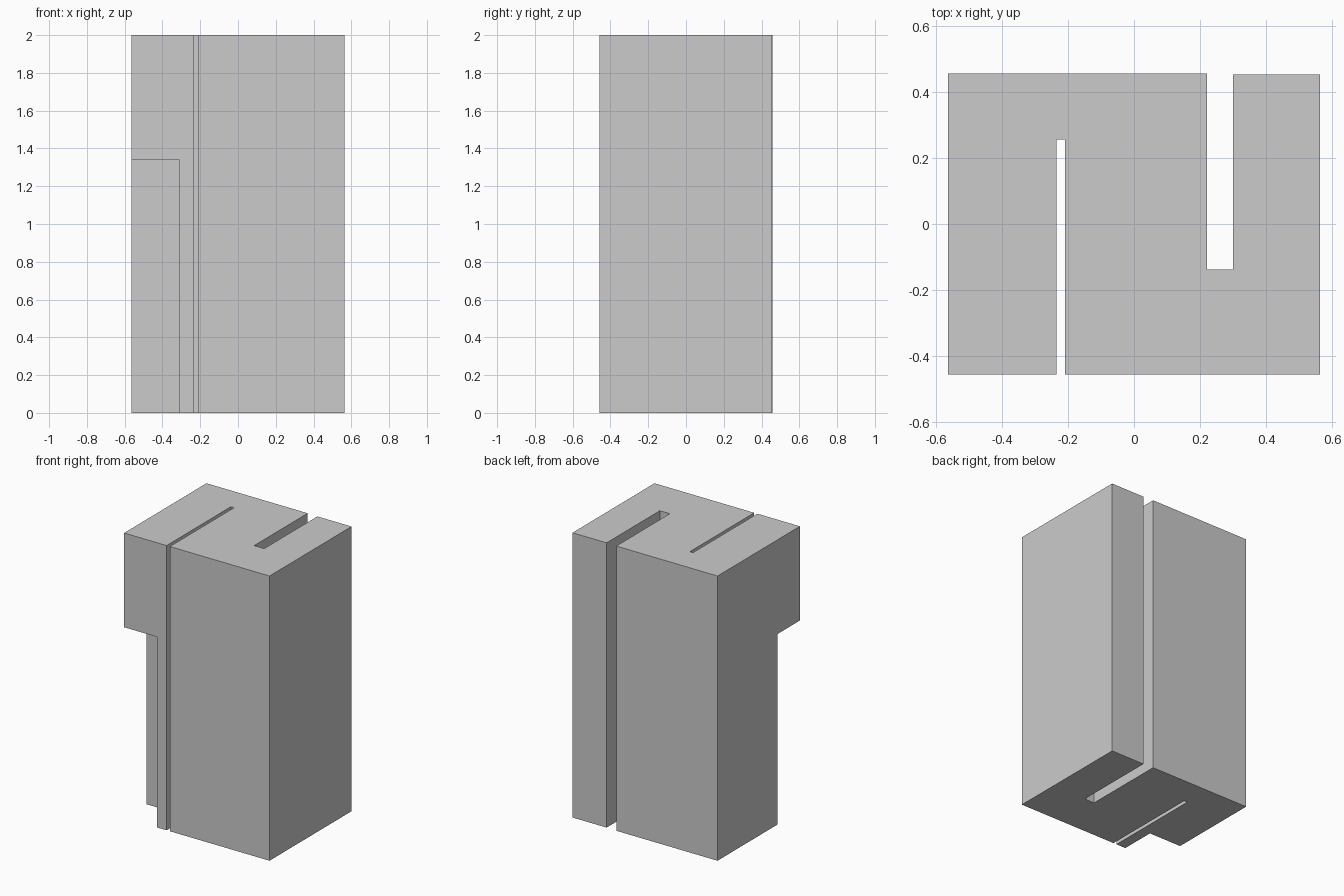
import bpy
import bmesh

if "Cube" in bpy.data.objects:
    bpy.data.objects.remove(bpy.data.objects["Cube"])


def prism(name, outline, z0, z1):
    """Extrude a closed plan outline from z0 to z1."""
    bm = bmesh.new()
    base = bm.faces.new([bm.verts.new((x, y, z0)) for x, y in outline])
    top = bmesh.ops.extrude_face_region(bm, geom=[base])["geom"]
    bmesh.ops.translate(bm, vec=(0, 0, z1 - z0),
                        verts=[v for v in top if isinstance(v, bmesh.types.BMVert)])
    bmesh.ops.recalc_face_normals(bm, faces=bm.faces)
    mesh = bpy.data.meshes.new(name)
    bm.to_mesh(mesh)
    bm.free()
    obj = bpy.data.objects.new(name, mesh)
    bpy.context.collection.objects.link(obj)
    return obj


X, Y = 0.565, 0.457     # half width and half depth
Y_WING = 0.453          # right wing stops slightly short at the back

# S-shaped tower block: narrow slot from the front, wide slot from the back
tower = prism("tower_block", [
    (-X, -Y), (-0.235, -Y), (-0.235, 0.257), (-0.21, 0.257), (-0.21, -Y),
    (X, -Y), (X, Y_WING), (0.30, Y_WING), (0.30, -0.138), (0.222, -0.138),
    (0.222, Y), (-X, Y)], 0, 2)

# Recess under the overhanging front left corner
cutter = prism("corner_recess_cutter", [
    (-X - 0.2, -Y - 0.2), (-0.31, -Y - 0.2), (-0.31, -0.209), (-X - 0.2, -0.209)],
    -0.2, 1.338)
cutter.hide_render = True

cut = tower.modifiers.new("corner_recess", 'BOOLEAN')
cut.operation = 'DIFFERENCE'
cut.solver = 'EXACT'
cut.object = cutter
bpy.context.view_layer.objects.active = tower
bpy.ops.object.modifier_apply(modifier=cut.name)
bpy.data.objects.remove(cutter)
